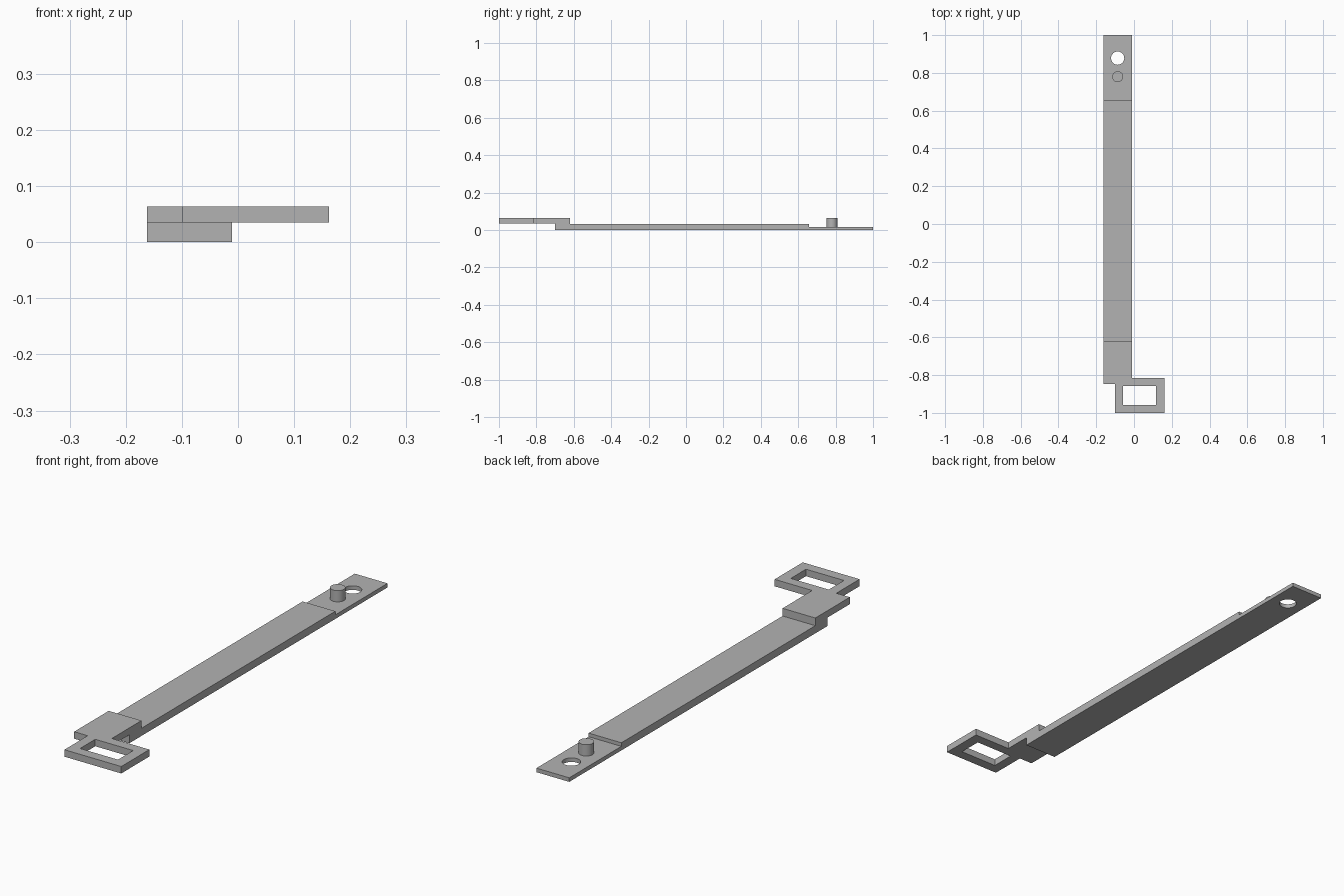
import bpy
import bmesh
from mathutils import Matrix, Vector

cube = bpy.data.objects.get("Cube")
if cube:
    bpy.data.objects.remove(cube, do_unlink=True)

grey = bpy.data.materials.new("plain grey")
grey.use_nodes = True
COLOUR = (0.45, 0.45, 0.45, 1)
grey.diffuse_color = COLOUR
grey.node_tree.nodes["Principled BSDF"].inputs["Base Color"].default_value = COLOUR

LEFT, RIGHT = -0.162, -0.011
MID = (LEFT + RIGHT) / 2
TOP, STEP, BAR, TAB = 0.064, 0.035, 0.032, 0.017


def finish(name, bm):
    bmesh.ops.recalc_face_normals(bm, faces=bm.faces)
    mesh = bpy.data.meshes.new(name)
    bm.to_mesh(mesh)
    bm.free()
    mesh.materials.append(grey)
    obj = bpy.data.objects.new(name, mesh)
    bpy.context.collection.objects.link(obj)
    return obj


def box(name, x0, x1, y0, y1, z0, z1):
    bm = bmesh.new()
    place = Matrix.Translation(((x0 + x1) / 2, (y0 + y1) / 2, (z0 + z1) / 2))
    size = Matrix.Diagonal((x1 - x0, y1 - y0, z1 - z0, 1))
    bmesh.ops.create_cube(bm, size=1, matrix=place @ size)
    return finish(name, bm)


def cylinder(name, y, radius, z0, z1):
    bm = bmesh.new()
    bmesh.ops.create_cone(bm, cap_ends=True, segments=48, radius1=radius, radius2=radius,
                          depth=z1 - z0, matrix=Matrix.Translation((MID, y, (z0 + z1) / 2)))
    return finish(name, bm)


def combine(target, helper, operation):
    mod = target.modifiers.new(helper.name, "BOOLEAN")
    mod.object, mod.operation, mod.solver = helper, operation, "EXACT"
    helper.hide_render = True
    bpy.context.view_layer.objects.active = target
    bpy.ops.object.modifier_apply(modifier=mod.name)
    bpy.data.objects.remove(helper, do_unlink=True)


# Strap: stepped side profile extruded across its width
profile = [(-0.847, STEP), (-0.70, STEP), (-0.70, 0), (1, 0), (1, TAB), (0.657, TAB),
           (0.657, BAR), (-0.62, BAR), (-0.62, TOP), (-0.847, TOP)]
bm = bmesh.new()
side = bm.faces.new([bm.verts.new((LEFT, y, z)) for y, z in profile])
extruded = bmesh.ops.extrude_face_region(bm, geom=[side])["geom"]
bmesh.ops.translate(bm, vec=Vector((RIGHT - LEFT, 0, 0)),
                    verts=[v for v in extruded if isinstance(v, bmesh.types.BMVert)])
strap = finish("strap", bm)

# Offset buckle loop merged into the raised end, then its window
combine(strap, box("loop", -0.10, 0.162, -1, -0.815, STEP, TOP), "UNION")
combine(strap, box("loop_window", -0.058, 0.117, -0.957, -0.857, 0, 0.1), "DIFFERENCE")

# Round hole in the thin tab
combine(strap, cylinder("tab_hole", 0.878, 0.035, -0.05, 0.05), "DIFFERENCE")

# Locking pin standing on the tab
pin = cylinder("pin", 0.78, 0.029, TAB, TOP)

for obj in (strap, pin):
    bpy.ops.object.select_all(action="DESELECT")
    obj.select_set(True)
    bpy.context.view_layer.objects.active = obj
    bpy.ops.object.shade_smooth_by_angle(angle=0.6)
